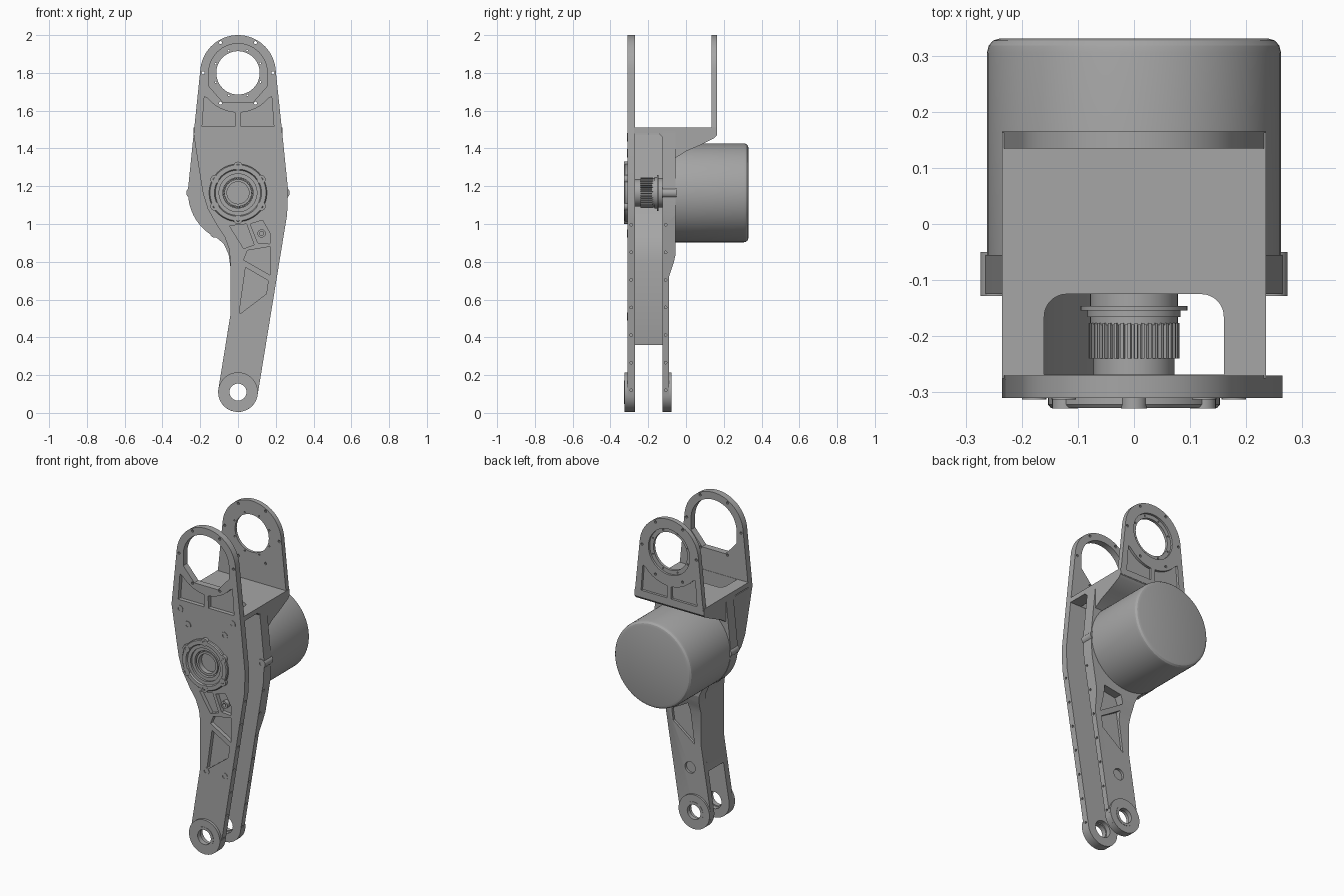
import bpy, bmesh
from math import sin, cos, pi, radians
from mathutils import Vector

if "Cube" in bpy.data.objects:
    bpy.data.objects.remove(bpy.data.objects["Cube"], do_unlink=True)

grey = bpy.data.materials.new("machined_grey")
grey.use_nodes = True
grey.diffuse_color = (0.38, 0.38, 0.38, 1)
grey.node_tree.nodes["Principled BSDF"].inputs["Base Color"].default_value = (0.38, 0.38, 0.38, 1)

HUB, HEAD, FOOT = (0, 1.165), (0, 1.8), (0, 0.11)   # x, z centres


def arc(c, r, a0, a1, n=24):
    return [(c[0] + r * cos(radians(a0 + (a1 - a0) * i / n)),
             c[1] + r * sin(radians(a0 + (a1 - a0) * i / n))) for i in range(n + 1)]


def circle(c, r, n=24):
    return arc(c, r, 0, 360, n)[:-1]


def mirror(pts):
    return [(-x, z) for x, z in pts]


def finish(bm, name):
    bmesh.ops.recalc_face_normals(bm, faces=bm.faces[:])
    me = bpy.data.meshes.new(name)
    bm.to_mesh(me)
    bm.free()
    me.materials.append(grey)
    ob = bpy.data.objects.new(name, me)
    bpy.context.collection.objects.link(ob)
    smooth(ob)
    return ob


def select(ob):
    bpy.ops.object.select_all(action='DESELECT')
    ob.select_set(True)
    bpy.context.view_layer.objects.active = ob


def smooth(ob):
    select(ob)
    bpy.ops.object.shade_smooth_by_angle(angle=radians(25))


def prisms(name, items, axis='y'):
    """Extrude each (points, start, end) along an axis, all in one mesh."""
    place = {'y': lambda p, t: (p[0], t, p[1]),
             'x': lambda p, t: (t, p[0], p[1]),
             'z': lambda p, t: (p[0], p[1], t)}[axis]
    bm = bmesh.new()
    for pts, a, b in items:
        face = bm.faces.new([bm.verts.new(place(p, a)) for p in pts])
        new = bmesh.ops.extrude_face_region(bm, geom=[face])['geom']
        shift = Vector(place((0, 0), b - a))
        bmesh.ops.translate(bm, vec=shift, verts=[v for v in new if isinstance(v, bmesh.types.BMVert)])
    return finish(bm, name)


def lathe(name, profile, c=HUB, n=64, closed=False):
    """Spin (radius, y) points about a y-directed axis through c."""
    bm = bmesh.new()
    vs = [bm.verts.new((c[0] + r, y, c[1])) for r, y in profile]
    es = [bm.edges.new((a, b)) for a, b in zip(vs, vs[1:])]
    if closed:
        es.append(bm.edges.new((vs[-1], vs[0])))
    bmesh.ops.spin(bm, geom=vs + es, cent=(c[0], 0, c[1]), axis=(0, 1, 0),
                   angle=2 * pi, steps=n)
    bmesh.ops.remove_doubles(bm, verts=bm.verts[:], dist=1e-5)
    return finish(bm, name)


def tube(name, c, r0, r1, y0, y1, n=32):
    return lathe(name, [(r0, y0), (r1, y0), (r1, y1), (r0, y1)], c, n, True)


def cut(ob, items, axis='y'):
    cutter = prisms("cutter", items, axis)
    select(ob)
    m = ob.modifiers.new("cut", 'BOOLEAN')
    m.operation, m.solver, m.object = 'DIFFERENCE', 'EXACT', cutter
    while ob.modifiers[0] != m:
        bpy.ops.object.modifier_move_up(modifier=m.name)
    bpy.ops.object.modifier_apply(modifier=m.name)
    bpy.data.objects.remove(cutter, do_unlink=True)


# Shared outlines
right_edge = [(0.26, 1.05), (0.265, 1.18), (0.235, 1.475)]
head_arc = arc(HEAD, 0.2, 6, 174, 40)
foot_arc = arc(FOOT, 0.105, 171, 351, 32)
left_edge = [(-0.235, 1.475), (-0.2, 1.25), (-0.185, 1.16), (-0.16, 1.08), (-0.11, 0.99),
             (-0.07, 0.93), (-0.048, 0.87), (-0.04, 0.8), (-0.04, 0.52)]
head_pocket = [(-0.19, 1.515), (-0.015, 1.515)] + arc(HEAD, 0.21, 266, 220, 8) + [(-0.178, 1.675)]
arm_pockets = [[(0.05, 0.86), (0.17, 0.88), (0.17, 0.73), (0.03, 0.81)],
               [(0.04, 0.77), (0.16, 0.7), (0.15, 0.63), (0.005, 0.52)]]
hub_pockets = [[(-0.045, 0.99), (0.045, 1.0), (0.085, 0.89), (0.03, 0.87)],
               [(0.065, 1.0), (0.13, 1.02), (0.17, 0.95), (0.168, 0.895), (0.105, 0.9)]]
head_holes = [(0.185 * cos(a * pi / 3), 1.8 + 0.185 * sin(a * pi / 3)) for a in range(6)]


def edge_holes(y):
    """Small threaded holes along the sloping right edge."""
    out = []
    for i in range(7):
        z = 0.12 + i * 0.146
        x = 0.105 + (z - 0.12) * 0.167
        out.append((circle((y, z), 0.007, 10), x - 0.02, x + 0.02))
    return out


# Front plate
front = prisms("front_plate", [(right_edge + head_arc + left_edge + foot_arc, -0.31, -0.27)])
opening = arc(HEAD, 0.155, 0, 180, 32) + [(-0.155, 1.73), (-0.08, 1.645), (0.08, 1.645), (0.155, 1.73)]
through = [opening, circle(HUB, 0.105, 48), circle(FOOT, 0.052, 32)]
through += [circle(h, 0.008, 10) for h in head_holes]
recess = [head_pocket, mirror(head_pocket)] + arm_pockets + hub_pockets
cut(front, [(p, -0.4, -0.2) for p in through] + [(p, -0.4, -0.285) for p in recess])
cut(front, edge_holes(-0.29), 'x')
smooth(front)

# Rear plate, thick around the motor and thin down the arm
rear_outline = (right_edge + [(0.235, 1.5), (-0.235, 1.5), (-0.235, 1.475), (-0.265, 1.18)]
                + arc(HUB, 0.264, 184, 245, 16)
                + [(-0.075, 0.895), (-0.05, 0.84), (-0.04, 0.77), (-0.04, 0.52)] + foot_arc)
rear = prisms("rear_plate", [(rear_outline, -0.125, -0.055)])
cut(rear, [([(-0.055, 0.84), (-0.064, 0.8), (-0.09, 0.72), (-0.09, -0.1), (0.1, -0.1), (0.1, 0.84)], -1, 1)], 'x')
cut(rear, [(circle(FOOT, 0.052, 32), -0.3, 0.1), (circle((0.035, 0.37), 0.035), -0.105, 0.1)]
    + [(p, -0.105, 0.1) for p in arm_pockets])
cut(rear, edge_holes(-0.108), 'x')
smooth(rear)

# Closed web along the left of the arm
web = left_edge + [(-0.066, 0.36)]
prisms("side_web", [(web + [(x + 0.03, z) for x, z in reversed(web)], -0.275, -0.12)])

# Bridge joining the plates under the fork
bridge = prisms("fork_bridge", [([(-0.275, 1.51), (0.163, 1.51), (0.163, 1.47), (0.15, 1.455),
                                  (0.07, 1.415), (0, 1.385), (-0.055, 1.35), (-0.125, 1.35),
                                  (-0.125, 1.46), (-0.145, 1.48), (-0.275, 1.48)], -0.235, 0.235)], 'x')
slot = arc((0.12, -0.165), 0.04, 0, 90, 8) + arc((-0.12, -0.165), 0.04, 90, 180, 8)
cut(bridge, [(slot + [(-0.16, -0.268), (0.16, -0.268)], 1.4, 1.6)], 'z')
smooth(bridge)

# Rear fork plate with stepped bearing seat
fork = prisms("rear_fork_plate", [([(0.235, 1.475)] + head_arc + [(-0.235, 1.475)], 0.135, 0.165)])
cut(fork, [(circle(HEAD, 0.115, 48), 0, 0.3)] + [(circle(h, 0.008, 10), 0, 0.3) for h in head_holes])
cut(fork, [(circle(HEAD, 0.14, 48), 0.152, 0.3), (head_pocket, 0.15, 0.3), (mirror(head_pocket), 0.15, 0.3)])
cut(fork, [(circle((0.128 * cos(a * pi / 4 + 0.4), 1.8 + 0.128 * sin(a * pi / 4 + 0.4)), 0.005, 8), 0, 0.3)
           for a in range(8)])
smooth(fork)

# Motor can with rounded rim
lathe("motor_can", [(0, -0.06), (0.262, -0.06), (0.262, 0.305), (0.259, 0.318),
                    (0.251, 0.327), (0.238, 0.331), (0, 0.331)], n=96)

# Foot bearing bosses
for name, y0, y1 in (("front_foot_boss", -0.326, -0.3), ("rear_foot_boss", -0.1, -0.078)):
    tube(name, FOOT, 0.052, 0.105, y0, y1, 48)
    tube(name + "_bush", FOOT, 0.045, 0.062, y0 - 0.002, y1 + 0.002, 32)

# Bearing cover, its lugs and bolts
lathe("bearing_cover", [(0.1, -0.3), (0.1, -0.318), (0.12, -0.318), (0.125, -0.328),
                        (0.148, -0.328), (0.153, -0.322), (0.153, -0.3)], closed=True)
for i in range(6):
    a = pi / 2 + i * pi / 3
    c = (0.142 * cos(a), HUB[1] + 0.142 * sin(a))
    tube(f"cover_bolt_{i}", c, 0.01, 0.023, -0.329, -0.305, 20)
tube("bearing_race", HUB, 0.08, 0.108, -0.305, -0.272, 48)

# Output shaft, collar and pinion
lathe("output_shaft", [(0, -0.27), (0.058, -0.27), (0.058, -0.3), (0.072, -0.3), (0.072, -0.18),
                       (0.078, -0.18), (0.078, -0.1), (0, -0.1)])
tube("shaft_collar", HUB, 0.06, 0.095, -0.154, -0.146, 48)
tube("shaft_shoulder", HUB, 0.06, 0.083, -0.166, -0.154, 48)
teeth = 40
gear = []
for i in range(teeth):
    for step, r in ((0, 0.073), (0.4, 0.073), (0.5, 0.081), (0.9, 0.081)):
        t = 2 * pi * (i + step) / teeth
        gear.append((r * cos(t), HUB[1] + r * sin(t)))
prisms("pinion", [(gear, -0.24, -0.176)])

# Screw bosses on the front plate, and ears on the rear plate
spots = [(s * x, z) for s in (-1, 1) for x, z in ((0.178, 1.46), (0.125, 1.375))]
for i, c in enumerate(spots + [(0.125, 0.95), (0, 0.51), (0.125, 0.51)]):
    tube(f"screw_boss_{i}", c, 0.011, 0.022, -0.313, -0.28, 20)
tube("rear_screw_boss", (-0.125, 0.95), 0.011, 0.022, -0.128, -0.11, 20)
for side, x in (("left", 0.247), ("right", -0.247)):
    tube(f"{side}_ear", (x, HUB[1]), 0.011, 0.027, -0.128, -0.05, 24)
